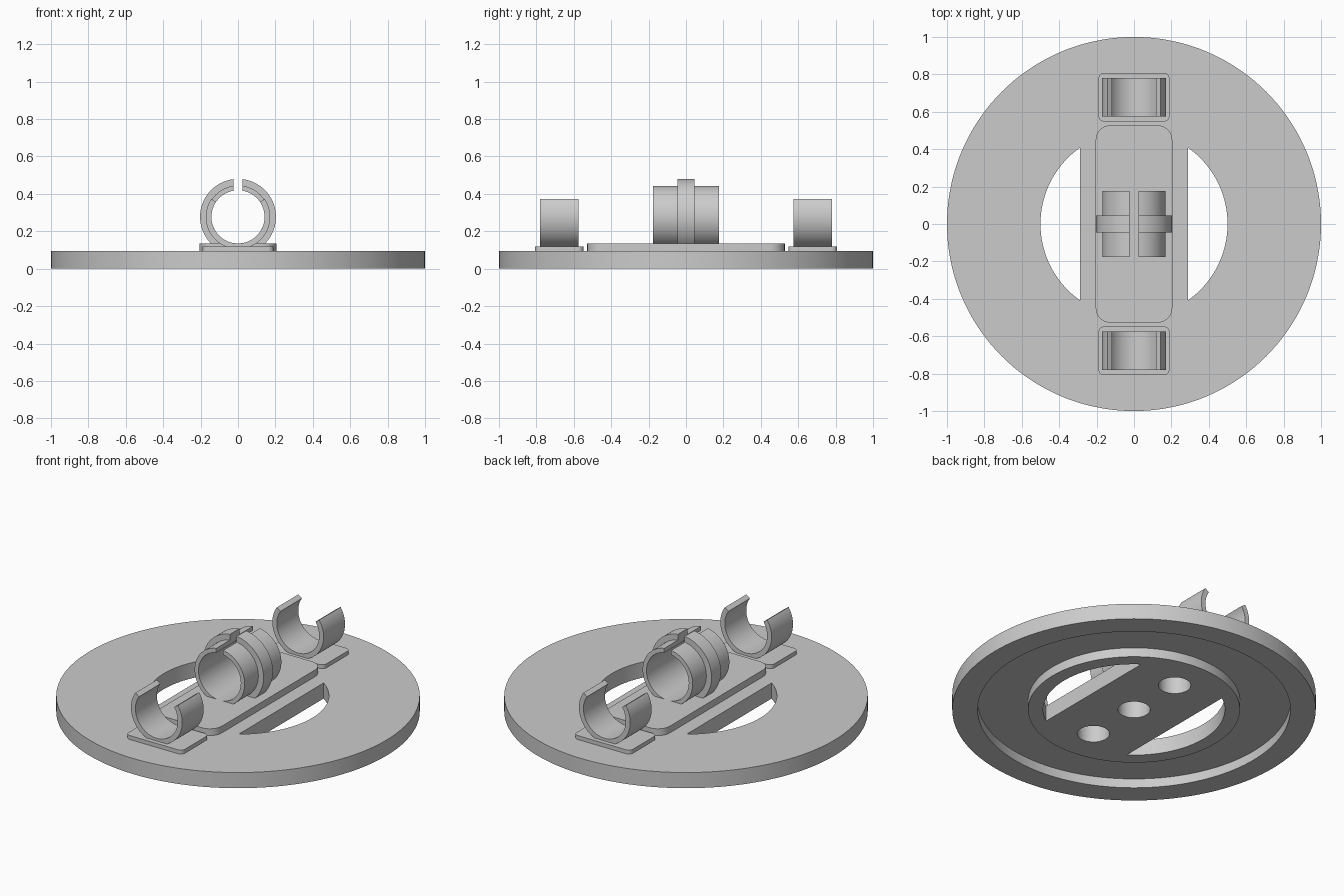
import bpy
import bmesh
from math import sin, cos, asin, acos, pi, radians

cube = bpy.data.objects.get("Cube")
if cube:
    bpy.data.objects.remove(cube, do_unlink=True)

GREY = (0.6, 0.6, 0.6, 1)
grey = bpy.data.materials.new("light_grey")
grey.use_nodes = True
grey.diffuse_color = GREY
grey.node_tree.nodes["Principled BSDF"].inputs["Base Color"].default_value = GREY

DISC_TOP = 0.095
PLATE_TOP = 0.136
RING_Z = 0.277      # axis height shared by all the rings
BORE = 0.142        # inner radius of the rings


def finish(name, bm):
    bmesh.ops.recalc_face_normals(bm, faces=bm.faces)
    mesh = bpy.data.meshes.new(name)
    bm.to_mesh(mesh)
    bm.free()
    mesh.materials.append(grey)
    ob = bpy.data.objects.new(name, mesh)
    bpy.context.collection.objects.link(ob)
    return ob


def arc(r, start, end, n, cx=0, cy=0):
    return [(cx + r * cos(start + (end - start) * i / n),
             cy + r * sin(start + (end - start) * i / n)) for i in range(n + 1)]


def prism(name, outline, z0, z1):
    """Upright extrusion of an outline."""
    bm = bmesh.new()
    low = [bm.verts.new((x, y, z0)) for x, y in outline]
    high = [bm.verts.new((x, y, z1)) for x, y in outline]
    bm.faces.new(low)
    bm.faces.new(high)
    for i in range(len(low)):
        j = (i + 1) % len(low)
        bm.faces.new((low[i], low[j], high[j], high[i]))
    return finish(name, bm)


def loft(name, sections, closed=False):
    """Skin over a row of four-point sections."""
    bm = bmesh.new()
    rows = [[bm.verts.new(p) for p in s] for s in sections]
    for a, b in zip(rows, rows[1:] + rows[:1] if closed else rows[1:]):
        for i in range(4):
            j = (i + 1) % 4
            bm.faces.new((a[i], a[j], b[j], b[i]))
    if not closed:
        bm.faces.new(rows[0])
        bm.faces.new(rows[-1])
    return finish(name, bm)


def circle(r, n, cx=0, cy=0):
    return arc(r, 0, 2 * pi, n, cx, cy)[:-1]


def rounded(hx, hy, r, cy=0):
    pts = []
    corners = [(1, 1), (-1, 1), (-1, -1), (1, -1)]
    for k, (sx, sy) in enumerate(corners):
        pts += arc(r, k * pi / 2, (k + 1) * pi / 2, 8, sx * (hx - r), cy + sy * (hy - r))
    return pts


def open_ring(name, r_out, r_in, gap_out, gap_in, y0, y1, n=72):
    """Ring about the y axis, open at the top by a half angle on each face."""
    sections = []
    for i in range(n + 1):
        t = 2 * i / n - 1
        a, b = t * (pi - gap_out), t * (pi - gap_in)
        xo, zo = r_out * sin(a), RING_Z - r_out * cos(a)
        xi, zi = r_in * sin(b), RING_Z - r_in * cos(b)
        sections.append([(xo, y0, zo), (xo, y1, zo), (xi, y1, zi), (xi, y0, zi)])
    return loft(name, sections)


def cut(ob, cutter):
    mod = ob.modifiers.new("cut", "BOOLEAN")
    mod.operation = "DIFFERENCE"
    mod.solver = "EXACT"
    mod.object = cutter
    bpy.context.view_layer.objects.active = ob
    bpy.ops.object.modifier_apply(modifier=mod.name)


# Base disc, centre plate and split ring
disc = prism("base_disc", circle(1, 144), 0, DISC_TOP)
plate = prism("centre_plate", rounded(0.205, 0.528, 0.08), 0.085, PLATE_TOP)
slit = 0.023
sleeve = open_ring("split_sleeve", 0.168, BORE, asin(slit / 0.168),
                   asin(slit / BORE), -0.176, 0.176)
flange = open_ring("sleeve_flange", 0.203, 0.16, asin(slit / 0.203),
                   asin(slit / 0.16), -0.045, 0.045)
parts = [disc, plate, sleeve, flange]
cutters = []

# Ring groove in the underside
groove = loft("groove_cutter", [
    [(r * x, r * y, z) for r, z in ((0.583, -0.05), (0.86, -0.05), (0.86, 0.056), (0.583, 0.056))]
    for x, y in circle(1, 144)], closed=True)
cut(disc, groove)
cutters.append(groove)

# Two half-moon openings beside the centre bar
half = acos(0.29 / 0.5)
for side, turn in (("left", 0), ("right", pi)):
    c = prism(side + "_slot_cutter", arc(0.5, turn - half, turn + half, 48), -0.1, 0.2)
    cut(disc, c)
    cutters.append(c)

# Three blind holes from below
for i in (-1, 0, 1):
    c = prism("hole_cutter", circle(0.089, 48, 0, i * 0.348), -0.1, 0.122)
    for ob in (parts if i == 0 else parts[:2]):
        cut(ob, c)
    cutters.append(c)

for c in cutters:
    bpy.data.objects.remove(c, do_unlink=True)

# Open clips on pads, front and back
for side, s in (("front", -1), ("back", 1)):
    y = s * 0.678
    parts.append(prism(side + "_pad", rounded(0.19, 0.13, 0.03, y), 0.085, 0.119))
    gap = radians(56)
    parts.append(open_ring(side + "_clip", 0.172, BORE, gap, gap, y - 0.103, y + 0.103))

# Smooth round walls, keep edges crisp
bpy.ops.object.select_all(action="DESELECT")
for ob in parts:
    ob.select_set(True)
    bpy.context.view_layer.objects.active = ob
bpy.ops.object.shade_smooth_by_angle(angle=radians(30))
